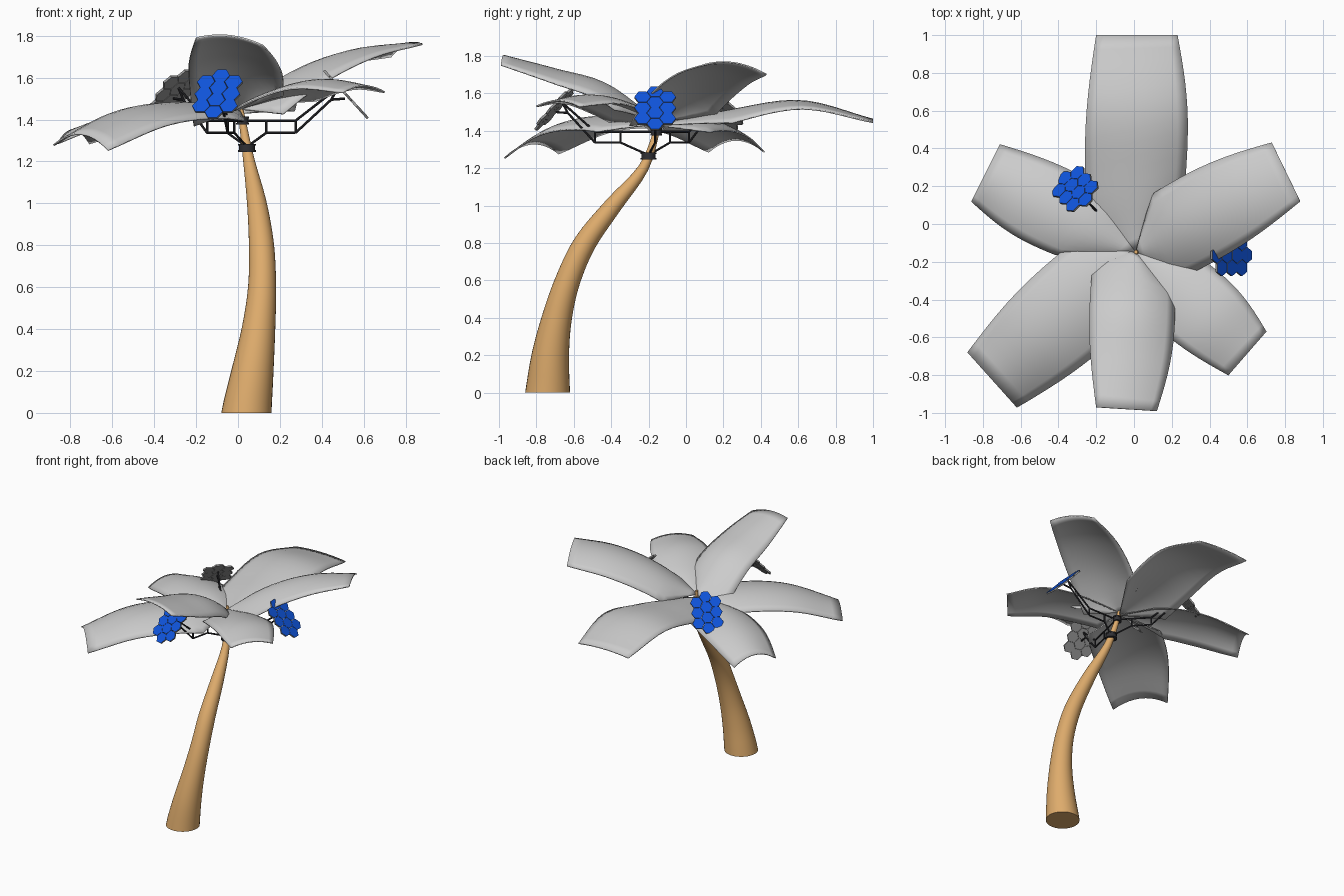
import bpy, bmesh, math
from mathutils import Vector, Matrix

if "Cube" in bpy.data.objects:
    bpy.data.objects.remove(bpy.data.objects["Cube"])


def material(name, rgb):
    m = bpy.data.materials.new(name)
    m.diffuse_color = (*rgb, 1)
    m.use_nodes = True
    m.node_tree.nodes["Principled BSDF"].inputs["Base Color"].default_value = m.diffuse_color
    return m


WOOD = material("wood", (0.73, 0.41, 0.15))
BLUE = material("blue_cell", (0.005, 0.09, 0.72))
DARK = material("dark_metal", (0.03, 0.03, 0.035))
GREY = material("grey_rim", (0.3, 0.3, 0.3))


def finish(bm, name, mats=(), angle=40):
    bmesh.ops.recalc_face_normals(bm, faces=bm.faces)
    me = bpy.data.meshes.new(name)
    bm.to_mesh(me)
    bm.free()
    ob = bpy.data.objects.new(name, me)
    bpy.context.collection.objects.link(ob)
    for m in mats:
        me.materials.append(m)
    bpy.ops.object.select_all(action='DESELECT')
    bpy.context.view_layer.objects.active = ob
    ob.select_set(True)
    bpy.ops.object.shade_smooth_by_angle(angle=math.radians(angle))
    return ob


def catmull(p, t):
    """Smooth value through the evenly spaced control values p, t in 0..1."""
    n = len(p) - 1
    i = min(int(t * n), n - 1)
    f = t * n - i
    b, c = p[i], p[i + 1]
    a = p[i - 1] if i else b * 2 - c
    d = p[i + 2] if i + 2 <= n else c * 2 - b
    return (b * 2 + (c - a) * f + (a * 2 - b * 5 + c * 4 - d) * f**2
            + (b * 3 - a - c * 3 + d) * f**3) * 0.5


# Trunk: tapered bent tube, control values are x, y, z, radius
path = [Vector(v) for v in (
    (.04, -.74, 0, .12), (.07, -.725, .2, .1), (.098, -.69, .4, .08),
    (.115, -.632, .6, .067), (.112, -.54, .8, .06), (.09, -.39, 1, .047),
    (.053, -.228, 1.2, .028), (.02, -.157, 1.4, .016), (.01, -.148, 1.48, .01))]
bm = bmesh.new()
rings, N = [], 32
for i in range(33):
    t = i / 32
    p = catmull(path, t)
    d = (catmull(path, min(1, t + .01)) - catmull(path, max(0, t - .01))).xyz
    if i == 0:
        d = Vector((0, 0, 1))
    q = Vector((0, 0, 1)).rotation_difference(d)
    rings.append([bm.verts.new(p.xyz + q @ Vector((math.cos(a), math.sin(a), 0)) * p.w)
                  for a in (math.tau * k / N for k in range(N))])
for a, b in zip(rings, rings[1:]):
    for k in range(N):
        bm.faces.new((a[k], a[(k + 1) % N], b[(k + 1) % N], b[k]))
bm.faces.new(rings[0])
bm.faces.new(rings[-1])
finish(bm, "trunk", [WOOD])


# Leaves: arched sheets that widen quickly from the crown to two near corners
def leaf(name, tip_l, tip_r, zs, near_l, near_r, w=.23, drop=.08, tip_drop=.03, roll=0):
    root = Vector((.01, -.15))
    tl, tr = Vector(tip_l), Vector(tip_r)
    axis = (tl + tr) / 2 - root
    length = axis.length
    d = axis.normalized()
    side = Vector((-d.y, d.x))
    nl, nr = root + d * near_l + side * w, root + d * near_r - side * w

    def edge(near, tip, out, t):
        if t < .25:
            return root.lerp(near, t / .25)
        f = (t - .25) / .75
        return near.lerp(tip, f) + side * out * .03 * math.sin(math.pi * f)

    bm = bmesh.new()
    rows, cols, grid = 16, 10, []
    for i in range(rows + 1):
        t = i / rows
        l, r = edge(nl, tl, 1, t), edge(nr, tr, -1, t)
        dr = drop * t / .25 if t < .25 else drop + (tip_drop - drop) * (t - .25) / .75
        row = []
        for j in range(cols + 1):
            u = j / cols
            p = l.lerp(r, u)
            along = max(0, min(1, (p - root).dot(d) / length))
            z = catmull(zs, along) - dr * (2 * u - 1)**2 + roll * t * (1 - 2 * u)
            row.append(bm.verts.new((p.x, p.y, z)))
        grid.append(row)
    for a, b in zip(grid, grid[1:]):
        for j in range(cols):
            bm.faces.new((a[j], a[j + 1], b[j + 1], b[j]))
    bmesh.ops.remove_doubles(bm, verts=bm.verts, dist=.0005)
    ob = finish(bm, name)
    s = ob.modifiers.new("thickness", 'SOLIDIFY')
    s.thickness, s.offset = .008, 0


leaf("back_leaf", (-.2, 1), (.23, 1), (1.43, 1.51, 1.56, 1.46), .2, .4, .26, .07, .015)
leaf("right_back_leaf", (.73, .43), (.88, .12), (1.45, 1.63, 1.73, 1.76), .22, .11, .23, .1, .03, -.03)
leaf("right_front_leaf", (.7, -.57), (.5, -.8), (1.45, 1.54, 1.59, 1.56), .3, .15, .21, .06, .03)
leaf("front_leaf", (.12, -.99), (-.2, -.97), (1.45, 1.65, 1.73, 1.80), .22, .02, .22, .1, .03, -.018)
leaf("left_front_leaf", (-.62, -.97), (-.88, -.68), (1.44, 1.48, 1.45, 1.33), .2, .23, .26, .07, .065, -.012)
leaf("left_back_leaf", (-.86, .12), (-.71, .42), (1.43, 1.47, 1.44, 1.35), .37, .2, .21, .07, .065)


# Collars clamping the trunk
def collar(name, x, y, z, r):
    bm = bmesh.new()
    for dz in (-.015, 0, .015):
        bmesh.ops.create_cone(bm, cap_ends=True, segments=24,
                              radius1=r * (.9 if dz == 0 else 1), radius2=r * (.9 if dz == 0 else 1),
                              depth=.024 if dz == 0 else .009,
                              matrix=Matrix.Translation((x, y, z + dz)))
    finish(bm, name, [DARK])


collar("lower_collar", .043, -.2, 1.265, .042)
collar("upper_collar", .022, -.16, 1.395, .031)


def rod(bm, a, b, r=.006):
    v = b - a
    q = Vector((0, 0, 1)).rotation_difference(v).to_matrix().to_4x4()
    bmesh.ops.create_cone(bm, cap_ends=True, segments=8, radius1=r, radius2=r,
                          depth=v.length, matrix=Matrix.Translation((a + b) / 2) @ q)


# Three braced arms, each with a tilted panel of ten hexagon cells
def arm_and_panel(label, centre, bend):
    hub = Vector((.025, -.165, 0))
    c = Vector(centre)
    out = Vector((c.x - hub.x, c.y - hub.y, 0))
    reach = out.length
    out.normalize()
    side = Vector((-out.y, out.x, 0))

    def at(r, z):
        return hub + out * r + Vector((0, 0, z))

    bm = bmesh.new()
    inner = bend - .14
    pts = [Vector((.043, -.2, 1.27)), at(inner, 1.337), at(bend, 1.337),
           at(reach - .07, 1.495), at(reach - .005, 1.5)]
    for a, b in zip(pts, pts[1:]):
        rod(bm, a, b)
    rod(bm, at(0, 1.395), at(bend, 1.395))
    rod(bm, at(bend, 1.395), at(reach - .04, 1.55))
    for r in (inner, bend):
        rod(bm, at(r, 1.337), at(r, 1.395))
    rod(bm, at(reach - .07, 1.495), at(reach - .04, 1.55))
    finish(bm, label + "_arm", [DARK])

    up = (-out * .68 + Vector((0, 0, .74))).normalized()
    normal = (out * .74 + Vector((0, 0, .68))).normalized()
    R, bm = .045, bmesh.new()
    step = R * math.sqrt(3)
    for col, count in ((-1, 3), (0, 4), (1, 3)):
        for k in range(count):
            o = c + side * col * 1.5 * R + up * step * (k - (count - 1) / 2)
            hexa = [o + (side * math.cos(a) + up * math.sin(a)) * R * .97
                    for a in (math.pi / 3 * n for n in range(6))]
            lo = [bm.verts.new(p - normal * .006) for p in hexa]
            hi = [bm.verts.new(p + normal * .006) for p in hexa]
            bm.faces.new(lo[::-1])
            for n in range(6):
                bm.faces.new((lo[n], lo[(n + 1) % 6], hi[(n + 1) % 6], hi[n]))
            top = bm.faces.new(hi)
            bmesh.ops.inset_region(bm, faces=[top], thickness=.007, depth=-.002)
            top.material_index = 1
    finish(bm, label + "_panel", [GREY, BLUE], 20)


arm_and_panel("front", (-.098, -.70, 1.52), .33)
arm_and_panel("right", (.515, -.165, 1.52), .25)
arm_and_panel("back_left", (-.31, .185, 1.52), .25)
